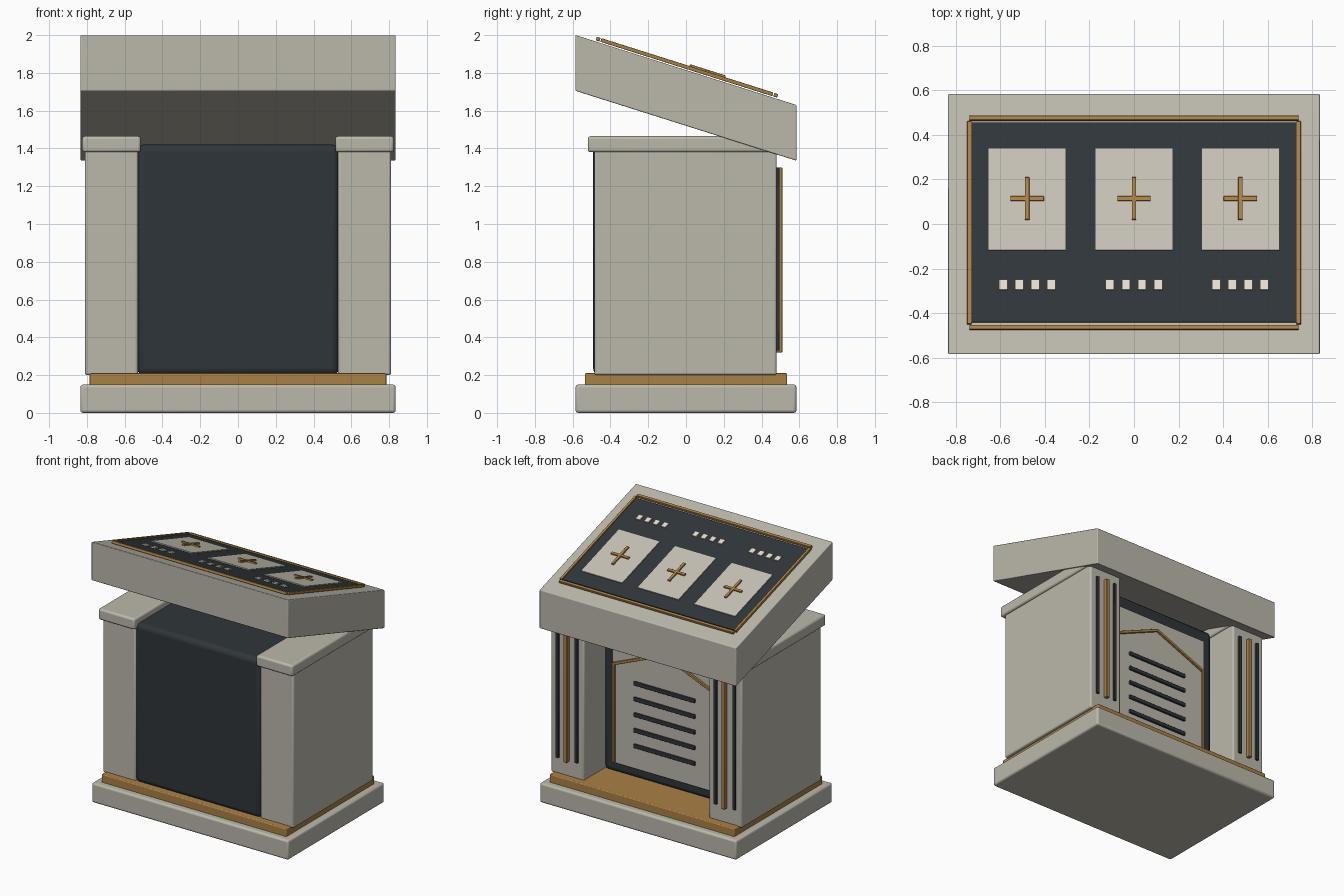
import bpy, bmesh
from math import atan2, cos, hypot
from mathutils import Matrix, Vector

if "Cube" in bpy.data.objects:
    bpy.data.objects.remove(bpy.data.objects["Cube"])


def material(name, rgb):
    m = bpy.data.materials.new(name)
    m.diffuse_color = (*rgb, 1)
    m.use_nodes = True
    m.node_tree.nodes["Principled BSDF"].inputs["Base Color"].default_value = m.diffuse_color
    return m


STONE = material("stone", (0.50, 0.48, 0.41))
PALE = material("pale_stone", (0.57, 0.54, 0.47))
DARK = material("dark_slate", (0.028, 0.036, 0.042))
GOLD = material("gold", (0.40, 0.22, 0.06))
CREAM = material("cream", (0.80, 0.74, 0.62))


def finish(name, bm, mat, bevel):
    me = bpy.data.meshes.new(name)
    bm.to_mesh(me)
    bm.free()
    ob = bpy.data.objects.new(name, me)
    bpy.context.collection.objects.link(ob)
    me.materials.append(mat)
    if bevel:
        mod = ob.modifiers.new("bevel", "BEVEL")
        mod.width, mod.segments = bevel, 3
    return ob


def box(name, lo, hi, mat, bevel=0.0):
    lo, hi = Vector(lo), Vector(hi)
    bm = bmesh.new()
    bmesh.ops.create_cube(bm, size=1, matrix=Matrix.Diagonal((*(hi - lo), 1)))
    ob = finish(name, bm, mat, bevel)
    ob.location = (lo + hi) / 2
    return ob


# Sloped desk surface: height falls from front to back
TILT = atan2(-0.37, 1.17)


def inlay(name, x0, x1, y0, y1, off0, off1, mat, bevel=0.0):
    """Box lying on the slope, given by its plan extents and height above it."""
    hy = (y1 - y0) / 2 / cos(TILT)
    ob = box(name, (x0, -hy, off0), (x1, hy, off1), mat, bevel)
    yc = (y0 + y1) / 2
    rot = Matrix.Rotation(TILT, 3, 'X')
    lift = rot @ Vector((0, 0, (off0 + off1) / 2))
    ob.location = Vector(((x0 + x1) / 2, yc, 1.815 - yc * 0.37 / 1.17)) + lift
    ob.rotation_euler.x = TILT


# Plinth, gold band and dark core
box("base_plinth", (-0.835, -0.585, 0), (0.835, 0.585, 0.15), STONE, 0.015)
box("base_trim", (-0.785, -0.535, 0.145), (0.785, 0.535, 0.21), GOLD, 0.006)
box("core_body", (-0.535, -0.492, 0.2), (0.535, 0.235, 1.42), DARK, 0.035)

# Side pillars with caps and back strips
for s, side in ((-1, "left"), (1, "right")):
    def sided(name, x0, x1, y0, y1, z0, z1, mat, bevel):
        a, b = sorted((s * x0, s * x1))
        box(f"{side}_{name}", (a, y0, z0), (b, y1, z1), mat, bevel)
    sided("pillar", 0.53, 0.81, -0.485, 0.48, 0.2, 1.39, STONE, 0.012)
    sided("pillar_cap", 0.515, 0.825, -0.52, 0.52, 1.38, 1.465, STONE, 0.015)
    for i, x in enumerate((0.59, 0.75)):
        sided(f"groove_strip_{i}", x - 0.012, x + 0.012, 0.47, 0.495, 0.33, 1.30, DARK, 0.003)
    sided("gold_strip", 0.655, 0.685, 0.475, 0.51, 0.32, 1.30, GOLD, 0.004)
    # Gabled gold outline on the back panel
    sided("frame_post", 0.42, 0.44, 0.25, 0.27, 0.295, 1.06, GOLD, 0.003)
    dx, dz = 0.43, 0.18
    h = hypot(dx, dz) / 2
    bar = box(f"{side}_frame_gable", (-h, -0.01, -0.01), (h, 0.01, 0.01), GOLD, 0.003)
    bar.location = (s * dx / 2, 0.26, 1.05 + dz / 2)
    bar.rotation_euler.y = s * atan2(dz, dx)

# Recessed back panel with vent slats
box("back_panel", (-0.45, 0.22, 0.285), (0.45, 0.255, 1.31), STONE, 0.006)
for i in range(5):
    z = 0.465 + 0.12 * i
    box(f"vent_slat_{i}", (-0.26, 0.245, z - 0.015), (0.26, 0.27, z + 0.015), DARK, 0.005)

# Desk slab: sheared profile with upright ends
bm = bmesh.new()
profile = ((-0.585, 1.705), (0.585, 1.335), (0.585, 1.63), (-0.585, 2.0))
face = bm.faces.new([bm.verts.new((-0.835, y, z)) for y, z in profile])
ext = bmesh.ops.extrude_face_region(bm, geom=[face])["geom"]
bmesh.ops.translate(bm, vec=(1.67, 0, 0), verts=[v for v in ext if isinstance(v, bmesh.types.BMVert)])
bmesh.ops.recalc_face_normals(bm, faces=bm.faces)
finish("desk_slab", bm, STONE, 0.006)

# Dark display and its gold border
inlay("display_panel", -0.73, 0.73, -0.445, 0.45, 0.008, 0.018, DARK)
for s, n in ((-1, "a"), (1, "b")):
    inlay(f"border_long_{n}", -0.74, 0.74, s * 0.47 - 0.01, s * 0.47 + 0.01, 0.006, 0.026, GOLD, 0.003)
    inlay(f"border_short_{n}", s * 0.74 - 0.01, s * 0.74 + 0.01, -0.455, 0.455, 0.006, 0.026, GOLD, 0.003)

# Three tiles, each with a gold cross and a row of buttons
for i, x in enumerate((-0.48, 0, 0.478)):
    inlay(f"tile_{i}", x - 0.175, x + 0.175, -0.125, 0.333, 0.015, 0.025, PALE)
    inlay(f"cross_upright_{i}", x - 0.01, x + 0.01, 0.01, 0.20, 0.022, 0.036, GOLD, 0.002)
    inlay(f"cross_arm_{i}", x - 0.075, x + 0.075, 0.095, 0.115, 0.022, 0.035, GOLD, 0.002)
    for j in range(4):
        bx = x + 0.072 * (j - 1.5)
        inlay(f"button_{i}_{j}", bx - 0.019, bx + 0.019, -0.303, -0.258, 0.015, 0.026, CREAM)

# Smooth only the rounded bevels
bpy.ops.object.select_all(action='SELECT')
bpy.context.view_layer.objects.active = bpy.data.objects["desk_slab"]
bpy.ops.object.shade_smooth_by_angle()
